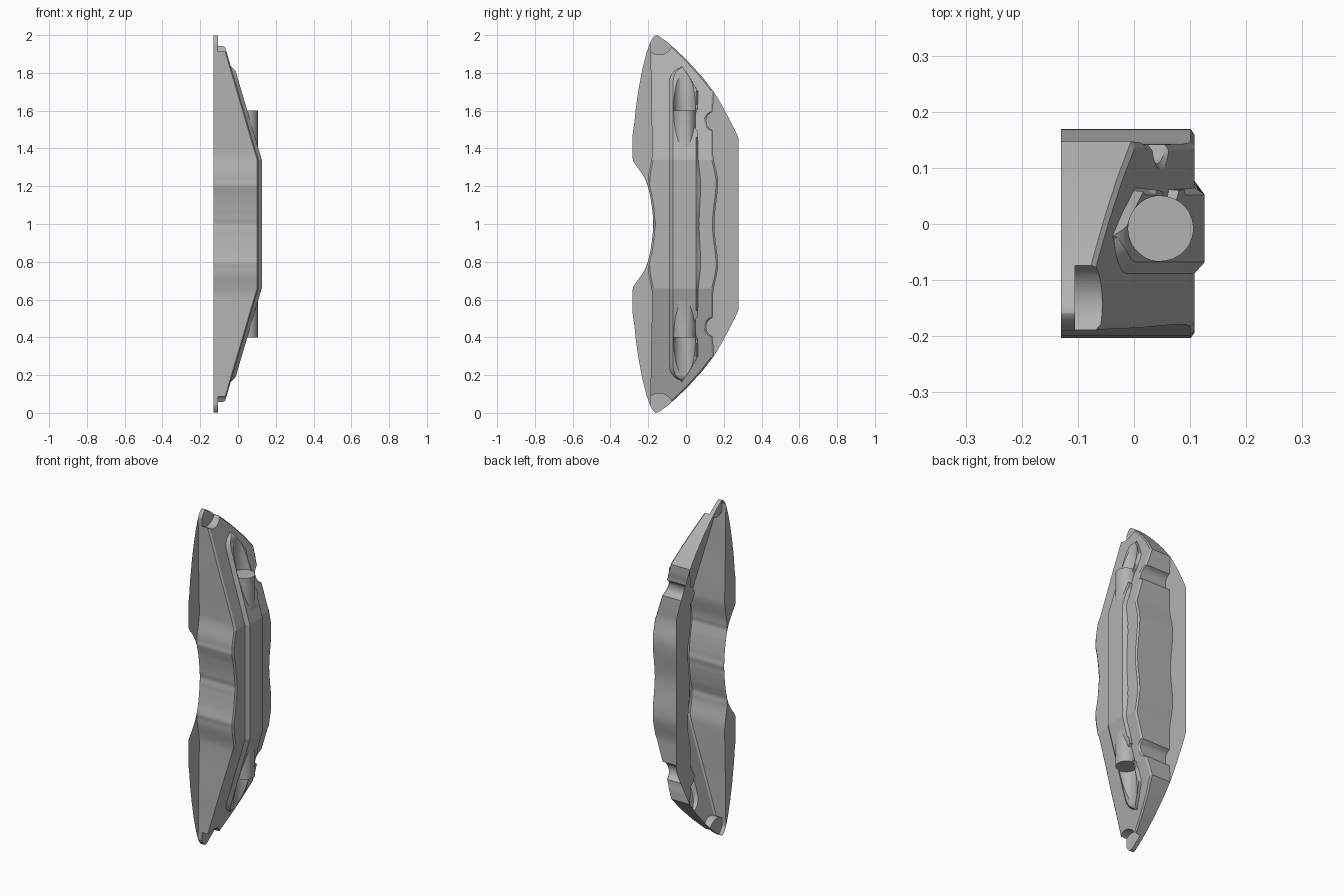
import bpy, bmesh, math
from mathutils import Matrix

if "Cube" in bpy.data.objects:
    bpy.data.objects.remove(bpy.data.objects["Cube"])

grey = bpy.data.materials.new("caliper grey")
grey.diffuse_color = (0.45, 0.45, 0.45, 1)
grey.use_nodes = True
grey.node_tree.nodes["Principled BSDF"].inputs["Base Color"].default_value = grey.diffuse_color
BASE = -0.13

def lerp_table(t, d, smooth=False):
    for (d0, v0), (d1, v1) in zip(t, t[1:]):
        if d <= d1:
            k = (d - d0) / (d1 - d0)
            if smooth:
                k = k * k * (3 - 2 * k)
            return v0 + (v1 - v0) * k
    return t[-1][1]

# outlines as y against distance d from mid height
FLANGE_FRONT = [(0, -.174), (.05, -.176), (.1, -.182), (.15, -.190), (.2, -.202), (.24, -.217),
                (.28, -.242), (.31, -.265), (.33, -.279), (.345, -.282), (.48, -.282), (.53, -.274), (.62, -.265),
                (.72, -.25), (.82, -.231), (.9, -.211), (.95, -.194), (.98, -.18), (.994, -.168), (1, -.157)]
FLANGE_BACK = [(0, .278), (.45, .278), (.47, .272), (.55, .232), (.62, .195), (.7, .147),
               (.78, .085), (.86, .012), (.92, -.05), (.96, -.095), (.98, -.122), (.994, -.142), (1, -.155)]
WALL_BACK = [(0, .15), (.22, .169), (.38, .143), (.6, .140), (.66, .146), (.7, .147), (1, .15)]
WALL_FRONT = [(0, -.17), (.2, -.204), (.24, -.2), (.38, -.179), (.75, -.186), (1, -.19)]
HEIGHT = [(0, .108), (.34, .108), (.96, -.075), (1, -.087)]

def flange_y(d):
    return lerp_table(FLANGE_FRONT, d), lerp_table(FLANGE_BACK, d)

def wall_y(d):
    F, B = flange_y(d)
    b = lerp_table(WALL_BACK, d, True)
    if abs(d - .545) < .05:                       # round notch in the back wall
        b = min(b, .152 - math.sqrt(.05 ** 2 - (d - .545) ** 2) * .9)
    return max(F, lerp_table(WALL_FRONT, d, d > .2)), min(B, b)

ds = sorted({round(i / 110, 4) for i in range(110)} | {.34, .496, .5, .59, .594, .96, .985, .994, .9985})
zs = [1 - d for d in reversed(ds)] + [1 + d for d in ds[1:]]

def finish(bm, name):
    me = bpy.data.meshes.new(name)
    bm.to_mesh(me)
    bm.free()
    ob = bpy.data.objects.new(name, me)
    bpy.context.collection.objects.link(ob)
    me.materials.append(grey)
    return ob

# body: lofted section with a raised rib along its outer face
def section(z):
    d = abs(z - 1)
    f, b = wall_y(d)
    h = lerp_table(HEIGHT, d)
    e = min(.01, (b - f) * .2)
    end = .83
    w = 1 if d < end - .08 else math.sqrt(max(0, 1 - ((d - end + .08) / .08) ** 2))
    lift = .018 * min(1, w * 1.5)
    c = -.008
    pts = [(f, BASE), (f, h - e * .7), (f + e, h)]
    for y, o in ((c - .08 * w, 0), (c - .06 * w, lift), (c + .06 * w, lift), (c + .08 * w, 0)):
        k = (y - f) / (b - f)
        lim = .25 + .02 * (len(pts) - 3)
        pts.append((f + (b - f) * k if k < .72 else f + (b - f) * (.72 + lim * .1), h + o))
    return pts + [(b - e, h), (b, h - e * .7), (b, BASE)]

bm = bmesh.new()
rings = [[bm.verts.new((x, y, z)) for y, x in section(z)] for z in zs]
for r, s in zip(rings, rings[1:]):
    n = len(r)
    for i in range(n):
        j = (i + 1) % n
        bm.faces.new((r[i], r[j], s[j], s[i]))
bm.faces.new(rings[0])
bm.faces.new(rings[-1])
bmesh.ops.recalc_face_normals(bm, faces=bm.faces)
body = finish(bm, "caliper_body")

def cylinder(name, r, depth, loc, axis='Z'):
    bm = bmesh.new()
    m = Matrix.Translation(loc)
    if axis == 'X':
        m = m @ Matrix.Rotation(math.pi / 2, 4, 'Y')
    bmesh.ops.create_cone(bm, cap_ends=True, segments=48, radius1=r, radius2=r, depth=depth, matrix=m)
    return finish(bm, name)

def combine(tool, op):
    m = body.modifiers.new(op, 'BOOLEAN')
    m.operation, m.object, m.solver = op, tool, 'EXACT'
    tool.hide_render = True
    return tool

# bolt barrel, clearance grooves beyond its ends, round seats at both tips
tools = [combine(cylinder("bolt_barrel", .058, 1.2, (.048, -.008, 1)), 'UNION')]
for s in (-1, 1):
    tools.append(combine(cylinder("groove_cutter", .0585, .4, (.048, -.008, 1 + s * .8)), 'DIFFERENCE'))
    tools.append(combine(cylinder("seat_cutter", .075, .4, (.095, -.142, 1 + s * .972), 'X'), 'DIFFERENCE'))
dg = bpy.context.evaluated_depsgraph_get()
bm = bmesh.new()
bm.from_mesh(body.evaluated_get(dg).to_mesh())
body.modifiers.clear()
for t in tools:
    bpy.data.objects.remove(t)
# the back of the shell is open
bmesh.ops.delete(bm, geom=[f for f in bm.faces if all(v.co.x < BASE + .0005 for v in f.verts)], context='FACES')
bm.to_mesh(body.data)
bm.free()

# thin mounting flange around the open back
bm = bmesh.new()
for side in (0, 1):
    prev = None
    for z in zs:
        d = abs(z - 1)
        a, b = flange_y(d)[side], wall_y(d)[side]
        lo, hi = min(a, b), max(a, b)
        cur = [bm.verts.new((BASE, y, z)) for y in (lo, hi)]
        if prev and (hi - lo > 1e-4 or prev[1].co.y - prev[0].co.y > 1e-4):
            bm.faces.new((prev[0], prev[1], cur[1], cur[0]))
        prev = cur
bmesh.ops.delete(bm, geom=[v for v in bm.verts if not v.link_faces], context='VERTS')
flange = finish(bm, "mounting_flange")

for ob in (body, flange):
    bpy.ops.object.select_all(action='DESELECT')
    ob.select_set(True)
    bpy.context.view_layer.objects.active = ob
    bpy.ops.object.shade_smooth_by_angle(angle=math.radians(28))
